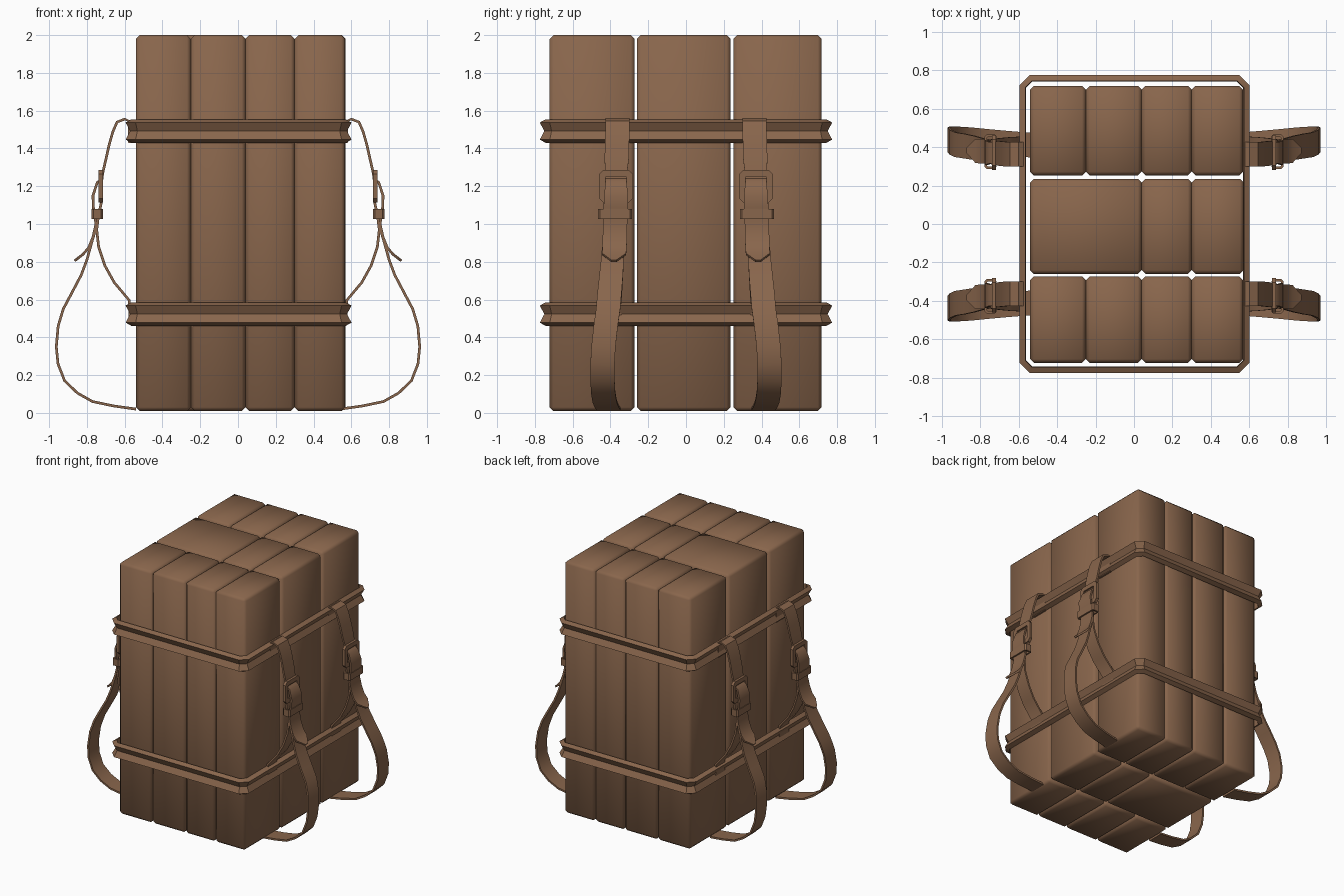
import bpy, bmesh
from mathutils import Matrix, Vector

if "Cube" in bpy.data.objects:
    bpy.data.objects.remove(bpy.data.objects["Cube"])

brown = bpy.data.materials.new("brown leather")
brown.diffuse_color = (0.25, 0.132, 0.072, 1)
brown.use_nodes = True
brown.node_tree.nodes["Principled BSDF"].inputs["Base Color"].default_value = brown.diffuse_color


def finish(name, bm, angle=None):
    bmesh.ops.recalc_face_normals(bm, faces=bm.faces)
    me = bpy.data.meshes.new(name)
    bm.to_mesh(me)
    bm.free()
    ob = bpy.data.objects.new(name, me)
    bpy.context.collection.objects.link(ob)
    me.materials.append(brown)
    for p in me.polygons:
        p.use_smooth = True
    if angle:
        me.set_sharp_from_angle(angle=angle)
    return ob


def block(name, x0, x1, y0, y1):
    """Padded column with chamfered corners, softly shaded."""
    z0, z1 = 0.01, 2.0
    bm = bmesh.new()
    bmesh.ops.create_cube(bm, size=1)
    for v in bm.verts:
        v.co = ((x0 + x1) / 2 + v.co.x * (x1 - x0),
                (y0 + y1) / 2 + v.co.y * (y1 - y0),
                (z0 + z1) / 2 + v.co.z * (z1 - z0))
    bmesh.ops.bevel(bm, geom=bm.edges[:], offset=0.02, segments=1,
                    affect='EDGES', profile=0.5)
    finish(name, bm)


def bridge(bm, rings, closed):
    n = len(rings[0])
    last = len(rings) if closed else len(rings) - 1
    for i in range(last):
        a, b = rings[i], rings[(i + 1) % len(rings)]
        for j in range(n):
            k = (j + 1) % n
            bm.faces.new((a[j], a[k], b[k], b[j]))


def loop(name, hx, hy, c, profile, mat, angle=0.6):
    """Closed chamfered rectangle swept with a profile of (outward, z) points."""
    bm = bmesh.new()
    rings = []
    for d, z in profile:
        X, Y, C = hx + d, hy + d, max(c + 0.59 * d, 0.004)
        pts = [(X, -Y + C), (X, Y - C), (X - C, Y), (-X + C, Y),
               (-X, Y - C), (-X, -Y + C), (-X + C, -Y), (X - C, -Y)]
        rings.append([bm.verts.new(mat @ Vector((x, y, z))) for x, y in pts])
    bridge(bm, rings, True)
    return finish(name, bm, angle)


def ribbon(name, path, sx, sy, t=0.014):
    """Flat strap through (x, z, y centre, width) points."""
    bm = bmesh.new()
    rings = []
    for i, (x, z, y, w) in enumerate(path):
        a, b = path[max(i - 1, 0)], path[min(i + 1, len(path) - 1)]
        d = Vector((b[0] - a[0], b[1] - a[1])).normalized() * t / 2
        ring = []
        for s, u in ((1, 1), (1, -1), (-1, -1), (-1, 1)):
            ring.append(bm.verts.new((sx * (x - d.y * s), sy * (y + u * w / 2), z + d.x * s)))
        rings.append(ring)
    bridge(bm, rings, False)
    bm.faces.new(rings[0])
    bm.faces.new(rings[-1])
    finish(name, bm, 0.7)


# three rows of padded columns
cols4 = [-0.54, -0.25, 0.04, 0.30, 0.567]
cols3 = [-0.54, 0.04, 0.30, 0.57]
for row, y0, y1, cols in (("front", -0.722, -0.272, cols4),
                          ("middle", -0.26, 0.235, cols3),
                          ("back", 0.252, 0.718, cols4)):
    for i in range(len(cols) - 1):
        block(f"{row}_column_{i + 1}", cols[i], cols[i + 1], y0, y1)

# two grooved bands round the bundle
band = [(0, 0.062), (0.03, 0.045), (0.006, 0), (0.03, -0.045), (0, -0.062), (-0.004, 0)]
for name, z in (("upper_band", 1.492), ("lower_band", 0.523)):
    loop(name, 0.568, 0.744, 0.035, band, Matrix.Translation((0.003, 0, z)))

# straps and buckles, mirrored to all four places
W = 0.128
top = [(0.574, 1.43, 0.363, W), (0.576, 1.545, 0.363, W), (0.60, 1.555, 0.363, W),
       (0.64, 1.54, 0.363, W), (0.662, 1.49, 0.363, W), (0.682, 1.42, 0.365, W),
       (0.70, 1.34, 0.367, W), (0.716, 1.27, 0.37, 0.115), (0.725, 1.20, 0.372, 0.11),
       (0.722, 1.12, 0.373, W), (0.74, 1.04, 0.375, W)]
tip = [(0.722, 1.235, 0.37, 0.11), (0.745, 1.22, 0.37, 0.11), (0.768, 1.15, 0.37, W),
       (0.766, 1.09, 0.372, W), (0.752, 1.0, 0.375, W), (0.768, 0.93, 0.377, W),
       (0.79, 0.875, 0.378, W), (0.82, 0.84, 0.38, 0.125), (0.865, 0.805, 0.382, 0.03)]
outer = [(0.74, 1.05, 0.375, 0.10), (0.752, 0.98, 0.38, 0.11), (0.775, 0.90, 0.385, 0.115),
         (0.80, 0.81, 0.39, 0.12), (0.83, 0.73, 0.396, 0.125), (0.88, 0.635, 0.405, W),
         (0.925, 0.55, 0.412, W), (0.952, 0.46, 0.425, W), (0.962, 0.35, 0.437, W),
         (0.953, 0.26, 0.442, W), (0.918, 0.17, 0.442, W), (0.85, 0.105, 0.438, W),
         (0.77, 0.06, 0.43, W), (0.66, 0.037, 0.42, W), (0.54, 0.02, 0.41, W)]
inner = [(0.738, 1.05, 0.375, 0.10), (0.748, 0.97, 0.38, 0.11), (0.738, 0.88, 0.385, 0.11),
         (0.705, 0.78, 0.388, 0.115), (0.655, 0.69, 0.393, 0.115), (0.575, 0.595, 0.398, 0.115),
         (0.572, 0.48, 0.40, 0.115)]
frame = [(0, -0.011), (0, 0.011), (-0.034, 0.011), (-0.034, -0.011)]
keeper = [(0, -0.027), (0, 0.027), (-0.012, 0.027), (-0.012, -0.027)]
for sx, side in ((1, "right"), (-1, "left")):
    for sy, end in ((1, "back"), (-1, "front")):
        tag = f"{end}_{side}"
        for part, path in (("hanging_strap", top), ("strap_tip", tip),
                           ("carry_loop", outer), ("inner_strap", inner)):
            ribbon(f"{part}_{tag}", path, sx, sy)
        m = (Matrix.Translation((sx * 0.727, sy * 0.371, 1.2))
             @ Matrix.Rotation(1.5708, 4, 'Y'))
        loop(f"buckle_{tag}", 0.086, 0.09, 0.022, frame, m)
        loop(f"strap_keeper_{tag}", 0.031, 0.089, 0.01, keeper,
             Matrix.Translation((sx * 0.745, sy * 0.376, 1.053)))
